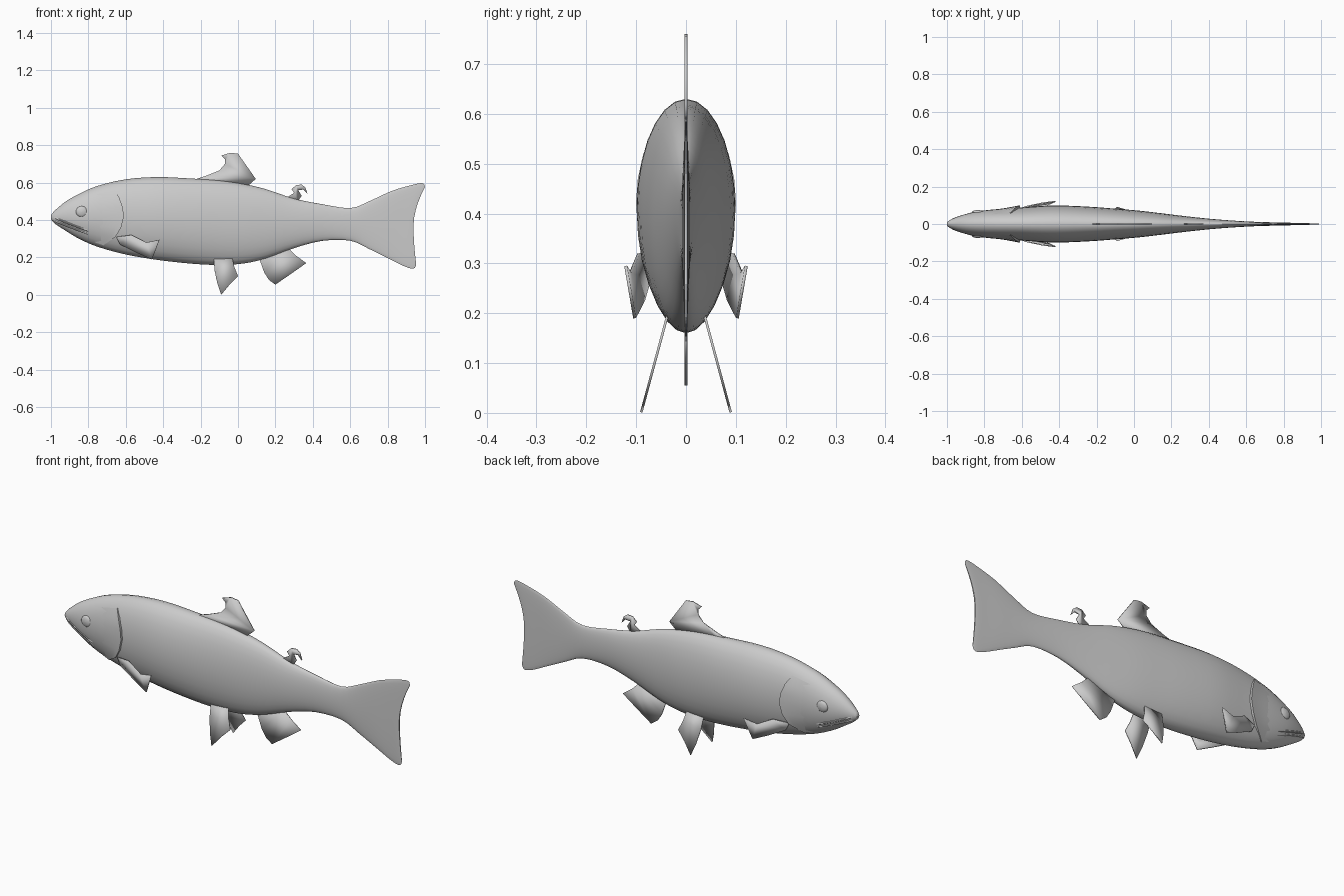
import bpy, math

if "Cube" in bpy.data.objects:
    bpy.data.objects.remove(bpy.data.objects["Cube"])

N = 28  # points around the body
# top x, top z, bottom x, bottom z, mid x, half width
RINGS = [(-.998, .43, -.998, .40, -1, .010), (-.975, .455, -.975, .378, -.975, .026),
         (-.92, .50, -.92, .342, -.92, .047), (-.85, .54, -.85, .30, -.85, .065),
         (-.75, .583, -.75, .257, -.75, .078), (-.6, .618, -.6, .216, -.6, .088),
         (-.43, .63, -.43, .187, -.43, .099), (-.25, .622, -.25, .167, -.25, .093),
         (-.1, .612, -.1, .160, -.1, .082), (.03, .593, .03, .168, .03, .071),
         (.15, .565, .15, .195, .15, .057), (.3, .515, .3, .25, .3, .039),
         (.45, .485, .45, .289, .45, .024), (.6, .464, .6, .29, .6, .014),
         (.7, .50, .7, .246, .7, .010), (.82, .555, .80, .197, .79, .008),
         (.92, .585, .88, .157, .86, .006), (.975, .597, .925, .141, .91, .005),
         (.995, .592, .945, .145, .93, .004), (.999, .575, .953, .163, .938, .003)]


def catmull(a, b, c, d, t):
    return [.5 * (2*q + (r - p)*t + (2*p - 5*q + 4*r - s)*t*t + (3*q - p - 3*r + s)*t**3)
            for p, q, r, s in zip(a, b, c, d)]


def half_width(x, z):
    for a, b in zip(RINGS, RINGS[1:]):
        if a[0] <= x <= b[0]:
            t = (x - a[0]) / (b[0] - a[0])
            top, bot, w = (a[i] + (b[i] - a[i]) * t for i in (1, 3, 5))
            k = (z - (top + bot) / 2) / ((top - bot) / 2)
            return w * math.sqrt(max(0, 1 - k * k))
    return 0


def make(name, verts, faces, angle=40, mirror=False, thick=0):
    me = bpy.data.meshes.new(name)
    me.from_pydata(verts, [], faces)
    ob = bpy.data.objects.new(name, me)
    bpy.context.collection.objects.link(ob)
    if thick:
        m = ob.modifiers.new("Thickness", 'SOLIDIFY')
        m.thickness, m.offset = thick, 0
    if mirror:
        m = ob.modifiers.new("Mirror", 'MIRROR')
        m.use_axis = (False, True, False)
        m.use_mirror_merge = False
    bpy.ops.object.select_all(action='DESELECT')
    bpy.context.view_layer.objects.active = ob
    ob.select_set(True)
    bpy.ops.object.shade_smooth_by_angle(angle=math.radians(angle))
    return ob


def grid_faces(rows, cols, wrap=False):
    return [(r*cols + c, r*cols + (c+1) % cols, (r+1)*cols + (c+1) % cols, (r+1)*cols + c)
            for r in range(rows - 1) for c in range(cols if wrap else cols - 1)]


# Body and tail fin: one smooth loft
rings = []
for i in range(len(RINGS) - 1):
    quad = [RINGS[max(0, min(len(RINGS) - 1, i + k))] for k in (-1, 0, 1, 2)]
    rings += [catmull(*quad, t) for t in (0, 1/3, 2/3)]
rings.append(RINGS[-1])
verts = []
for xt, zt, xb, zb, xm, w in rings:
    for j in range(N):
        a = 2 * math.pi * j / N
        s = math.cos(a)
        end = xt if s > 0 else xb
        verts.append((xm + (end - xm) * abs(s)**1.8, w * math.sin(a),
                      (zt + zb) / 2 + (zt - zb) / 2 * s))
faces = grid_faces(len(rings), N, True)
faces += [tuple(range(N - 1, -1, -1))]
last = len(verts) - N
# narrow strip closes the curved trailing edge
faces += [(last + j, last + j + 1, last + N - j - 1, last + (N - j) % N) for j in range(1, N//2 - 1)]
faces += [(last, last + 1, last + N - 1), (last + N//2 - 1, last + N//2, last + N//2 + 1)]
make("body", verts, faces, 50)

# Fins along the middle line
MID_FINS = {
    "dorsal_fin": [(-.27, .605), (-.17, .637), (-.10, .665), (-.07, .70), (-.07, .725), (-.09, .745),
                   (-.04, .76), (.0, .755), (.095, .62), (.05, .58), (-.2, .59)],
    "adipose_fin": [(.26, .52), (.30, .545), (.287, .565), (.31, .587), (.34, .59), (.36, .575),
                    (.372, .54), (.35, .563), (.322, .56), (.34, .53), (.32, .50)],
    "anal_fin": [(.115, .19), (.14, .12), (.165, .08), (.20, .055), (.28, .11), (.365, .17),
                 (.31, .21), (.27, .25)]}
for name, pts in MID_FINS.items():
    make(name, [(x, 0, z) for x, z in pts], [tuple(range(len(pts)))], 30, thick=.007)

# Paired fins, splayed outward
pelvic = [(-.13, .195), (-.125, .13), (-.11, .06), (-.09, .001), (-.045, .055), (0, .10),
          (-.02, .15), (-.03, .195)]
make("pelvic_fins", [(x, .09 - .27 * z, z) for x, z in pelvic], [tuple(range(len(pelvic)))],
     30, True, .005)
pectoral = [(-.65, .07, .31), (-.63, .072, .27), (-.54, .085, .225), (-.46, .103, .19),
            (-.42, .121, .295), (-.49, .112, .28), (-.57, .095, .32)]
make("pectoral_fins", pectoral, [tuple(range(len(pectoral)))], 30, True, .006)

# Gill covers: raised shell ending in a sharp curved edge
edge = [(-.66, .56), (-.635, .52), (-.617, .47), (-.61, .42), (-.625, .36), (-.655, .31), (-.72, .265)]
verts, U = [], 8
for u in range(U + 1):
    t = min(1, u / (U - 1))
    for x, z in edge:
        px, pz = -.82 + (x + .82) * t, .41 + (z - .41) * (.75 + .25 * t)
        lift = -.01 if u == U else -.003 + .016 * t * t
        lift *= .5 if (x, z) in (edge[0], edge[-1]) and u < U else 1
        verts.append((px, half_width(px, pz) + lift, pz))
make("gill_covers", verts, grid_faces(U + 1, len(edge)), 40, True)

# Eyes
verts, faces = [], []
for r in range(6):
    a = r / 5 * math.pi / 2 + .05
    for j in range(16):
        b = 2 * math.pi * j / 16
        x, z = -.835 + .032 * math.sin(a) * math.cos(b), .445 + .03 * math.sin(a) * math.sin(b)
        verts.append((x, half_width(-.835, .445) - .004 + .013 * math.cos(a), z))
faces = grid_faces(6, 16, True) + [tuple(range(16))]
make("eyes", verts, faces, 40, True)

# Lips: slim ridges above and below the mouth line
verts, faces = [], []
for dz in (.007, -.010):
    base = len(verts)
    for i in range(9):
        t = i / 8
        x, z = -.992 + .19 * t, .412 - .075 * t**.9 + dz
        y, s = half_width(x, z), math.sin(math.pi * (.1 + .8 * t))
        verts += [(x, y - .002, z + .009), (x, y + .005 * s, z + .002),
                  (x, y + .004 * s, z - .003), (x, y - .003, z - .006)]
    faces += [tuple(base + k for k in f) for f in grid_faces(9, 4)]
make("lips", verts, faces, 40, True)
